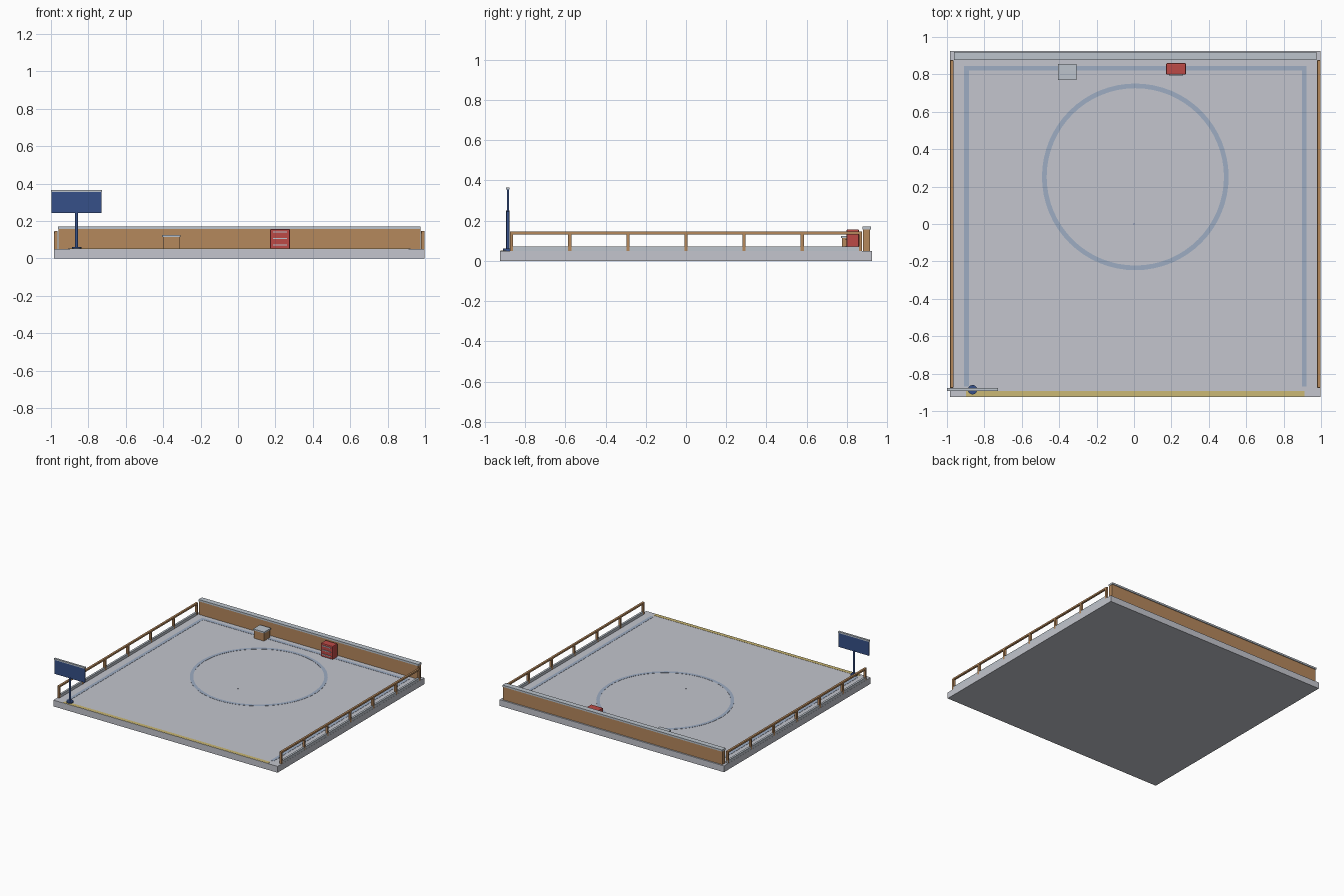
import bpy
import bmesh
import math

if "Cube" in bpy.data.objects:
    bpy.data.objects.remove(bpy.data.objects["Cube"], do_unlink=True)


def material(name, hex_colour):
    def linear(v):
        return v / 12.92 if v <= 0.04045 else ((v + 0.055) / 1.055) ** 2.4
    rgb = [linear(b / 255) for b in bytes.fromhex(hex_colour)]
    m = bpy.data.materials.new(name)
    m.use_nodes = True
    m.diffuse_color = (*rgb, 1)
    bsdf = m.node_tree.nodes["Principled BSDF"]
    bsdf.inputs["Base Color"].default_value = (*rgb, 1)
    bsdf.inputs["Roughness"].default_value = 0.7
    return m


concrete = material("concrete", "C3C5CD")
steel = material("pale steel", "BCC4CC")
wood = material("warm wood", "B5885C")
navy = material("navy blue", "365088")
red = material("cabinet red", "BC4A46")
blue_paint = material("blue floor paint", "9DACC2")
yellow_paint = material("yellow floor paint", "CBB875")


def finish(name, bm, mat):
    bmesh.ops.recalc_face_normals(bm, faces=bm.faces)
    mesh = bpy.data.meshes.new(name)
    bm.to_mesh(mesh)
    bm.free()
    mesh.materials.append(mat)
    ob = bpy.data.objects.new(name, mesh)
    bpy.context.collection.objects.link(ob)
    return ob


def box(name, x, y, z, mat, bevel=0):
    """Box from (low, high) ranges on each axis."""
    bm = bmesh.new()
    bmesh.ops.create_cube(bm, size=1)
    for v in bm.verts:
        v.co = [(a + b) / 2 + c * (b - a) for (a, b), c in zip((x, y, z), v.co)]
    ob = finish(name, bm, mat)
    if bevel:
        mod = ob.modifiers.new("Bevel", "BEVEL")
        mod.width = bevel
        mod.segments = 2
    return ob


def cylinder(name, x, y, z, radius, mat, sides=20):
    bm = bmesh.new()
    bmesh.ops.create_cone(bm, cap_ends=True, segments=sides, radius1=radius,
                          radius2=radius, depth=z[1] - z[0])
    bmesh.ops.translate(bm, vec=(x, y, sum(z) / 2), verts=bm.verts)
    for f in bm.faces:
        f.smooth = len(f.verts) == 4
    for e in bm.edges:
        e.smooth = all(f.smooth for f in e.link_faces)
    return finish(name, bm, mat)


def ring(name, x, y, z, inner, outer, mat, sides=64):
    """Flat painted ring with a thin rim."""
    bm = bmesh.new()
    profile = [(inner, z[0]), (outer, z[0]), (outer, z[1]), (inner, z[1])]
    loops = []
    for i in range(sides):
        a = math.tau * i / sides
        loops.append([bm.verts.new((x + r * math.cos(a), y + r * math.sin(a), h))
                      for r, h in profile])
    for i in range(sides):
        p, q = loops[i], loops[(i + 1) % sides]
        for j in range(4):
            k = (j + 1) % 4
            bm.faces.new((p[j], q[j], q[k], p[k]))
    return finish(name, bm, mat)


MID = 0.007        # x of the court's centre line
FLOOR = 0.05
PAINT = (FLOOR - 0.001, FLOOR + 0.0015)

# Floor slab
box("floor_slab", (MID - 0.99, 0.997), (-0.925, 0.925), (0, FLOOR), concrete)

# Floor markings
for side, s in (("right", -1), ("left", 1)):
    xs = sorted((MID + s * 0.89, MID + s * 0.915))
    box(side + "_line", xs, (-0.87, 0.82), PAINT, blue_paint)
box("back_line", (MID - 0.915, MID + 0.915), (0.82, 0.845), PAINT, blue_paint)
box("front_line", (MID - 0.905, MID + 0.905), (-0.923, -0.893), PAINT, yellow_paint)
ring("centre_circle", MID, 0.252, PAINT, 0.474, 0.499, blue_paint)
cylinder("centre_dot", 0, 0, PAINT, 0.004, navy, 12)

# Back wall with its cap
box("back_wall", (MID - 0.968, MID + 0.968), (0.88, 0.914), (FLOOR, 0.156), wood)
box("back_wall_cap", (MID - 0.97, MID + 0.97), (0.877, 0.92), (0.156, 0.17), steel)

# Side railings: curb, posts and top rail
for side, s in (("right", -1), ("left", 1)):
    cx = MID + s * 0.981
    span = (cx - 0.008, cx + 0.008)
    box(side + "_curb", span, (-0.87, 0.875), (FLOOR, 0.072), steel)
    for i in range(7):
        y = (i - 3) * 0.289
        box(f"{side}_post_{i + 1}", (cx - 0.0085, cx + 0.0085),
            (y - 0.008, y + 0.008), (FLOOR, 0.134), wood)
    box(side + "_rail", (cx - 0.009, cx + 0.009), (-0.876, 0.876),
        (0.131, 0.146), wood, 0.003)

# Storage box by the back wall
box("storage_box", (-0.4, -0.313), (0.775, 0.85), (FLOOR, 0.114), wood)
box("storage_lid", (-0.406, -0.308), (0.77, 0.856), (0.114, 0.125), steel)

# Red cabinet with drawer pulls
box("cabinet", (0.172, 0.278), (0.798, 0.86), (FLOOR, 0.157), red, 0.006)
for i in range(3):
    z = 0.072 + i * 0.034
    box(f"drawer_pull_{i + 1}", (0.188, 0.262), (0.793, 0.8),
        (z - 0.003, z + 0.003), steel)

# Sign on a pole
SX, SY = -0.863, -0.886
cylinder("sign_base", SX, SY, (FLOOR, 0.061), 0.025, navy)
cylinder("sign_pole", SX, SY, (0.061, 0.25), 0.008, navy, 16)
box("sign_panel", (-0.998, -0.729), (SY - 0.005, SY + 0.005), (0.243, 0.355), navy)
box("sign_cap", (-1.0, -0.727), (SY - 0.008, SY + 0.008), (0.355, 0.366), steel)
